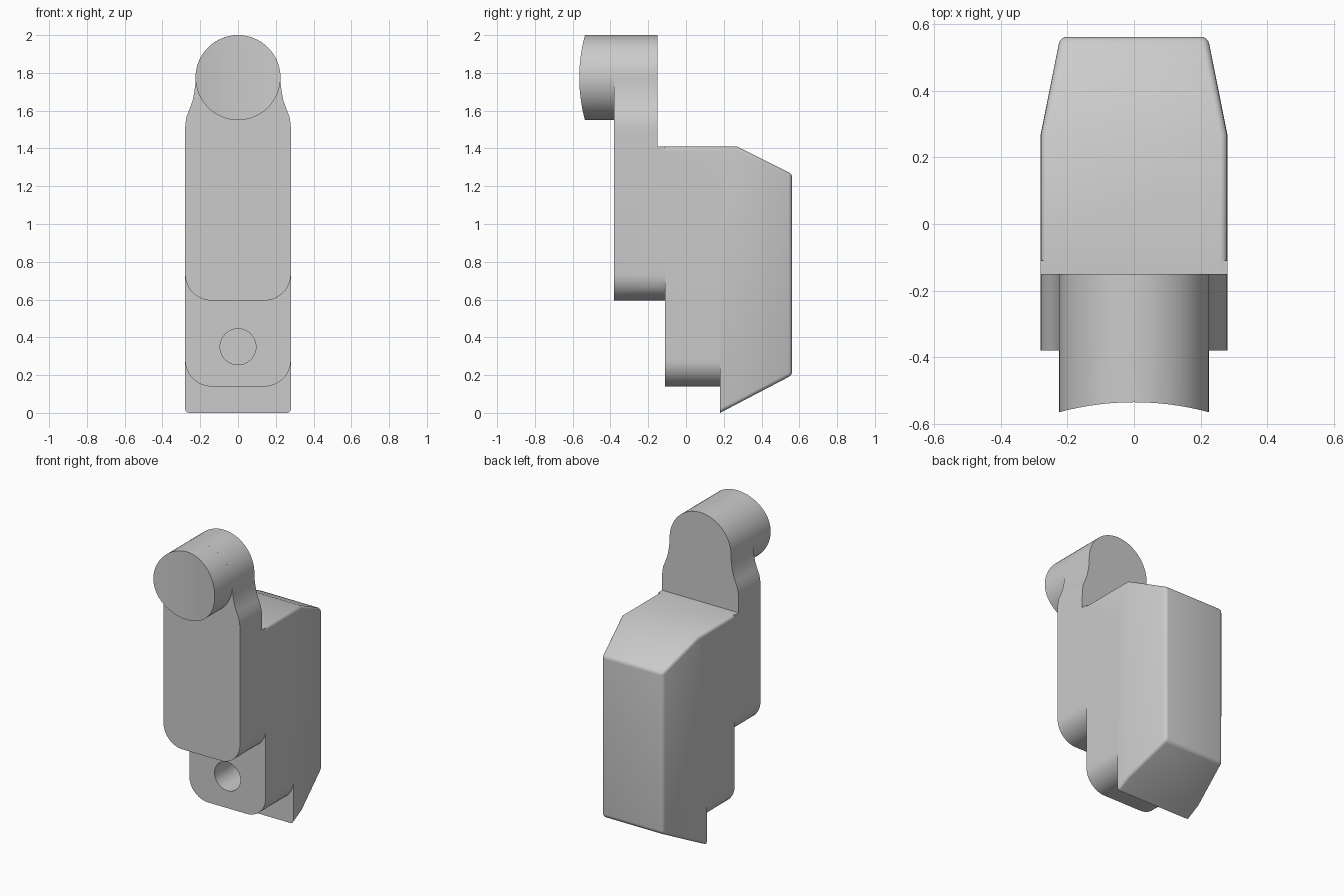
import bpy, bmesh, math
from mathutils import Vector

if "Cube" in bpy.data.objects:
    bpy.data.objects.remove(bpy.data.objects["Cube"], do_unlink=True)

GREY = (0.6, 0.6, 0.6, 1)
mat = bpy.data.materials.new("plain grey")
mat.use_nodes = True
mat.diffuse_color = GREY
mat.node_tree.nodes["Principled BSDF"].inputs["Base Color"].default_value = GREY

W = 0.28          # half width of the housing
R, CZ = 0.225, 1.775   # head radius and centre height


def finish(bm, name):
    bmesh.ops.recalc_face_normals(bm, faces=bm.faces)
    mesh = bpy.data.meshes.new(name)
    bm.to_mesh(mesh)
    bm.free()
    ob = bpy.data.objects.new(name, mesh)
    bpy.context.collection.objects.link(ob)
    mesh.materials.append(mat)
    return ob


def prism(points, push):
    """Closed outline swept along the push vector."""
    bm = bmesh.new()
    face = bm.faces.new([bm.verts.new(p) for p in points])
    out = bmesh.ops.extrude_face_region(bm, geom=[face])
    verts = [v for v in out["geom"] if isinstance(v, bmesh.types.BMVert)]
    bmesh.ops.translate(bm, verts=verts, vec=push)
    return bm


def arc(cx, cz, r, a0, a1, n):
    angles = [math.radians(a0 + (a1 - a0) * i / n) for i in range(n + 1)]
    return [(cx + r * math.cos(a), cz + r * math.sin(a)) for a in angles]


def slab(name, outline, y0, y1):
    """Outline in x and z, mirrored from its right half, swept in y."""
    full = outline + [(-x, z) for x, z in reversed(outline) if abs(x) > 1e-5]
    return finish(prism([(x, y0, z) for x, z in full], (0, y1 - y0, 0)), name)


def rod(name, r, z, y0, y1):
    pts = arc(0, z, r, 0, 360, 64)[:-1]
    return finish(prism([(x, y0, h) for x, h in pts], (0, y1 - y0, 0)), name)


def boolean(target, tool, operation):
    mod = target.modifiers.new("join", "BOOLEAN")
    mod.operation, mod.object, mod.solver = operation, tool, "EXACT"
    bpy.context.view_layer.objects.active = target
    bpy.ops.object.modifier_apply(modifier=mod.name)
    bpy.data.objects.remove(tool, do_unlink=True)


def rounded_bottom(z):
    return arc(W - 0.14, z + 0.14, 0.14, -90, 0, 12)


# Tapered rear housing: side profile, angled flanks, softened edges
profile = [(-0.15, 1.41), (0.27, 1.41), (0.562, 1.265), (0.562, 0.2),
           (0.18, 0), (0.18, 0.9), (-0.15, 0.9)]
bm = prism([(-W, y, z) for y, z in profile], (2 * W, 0, 0))
for side in (-1, 1):
    cut = bmesh.ops.bisect_plane(
        bm, geom=bm.verts[:] + bm.edges[:] + bm.faces[:], dist=1e-5,
        plane_co=(side * W, 0.27, 0), plane_no=(side * 0.29, 0.058, 0),
        clear_outer=True)
    rim = [e for e in cut["geom_cut"] if isinstance(e, bmesh.types.BMEdge)]
    bmesh.ops.holes_fill(bm, edges=[e for e in bm.edges if e.is_boundary])
bmesh.ops.recalc_face_normals(bm, faces=bm.faces)
soft = []
for e in bm.edges:
    a, b = (v.co for v in e.verts)
    mid = (a + b) / 2
    flank = abs(mid.x) > 0.2 and abs(a.y - b.y) > 0.01
    outer = mid.z > 1.2 or (mid.z < 0.3 and mid.y > 0.18)
    if (flank and outer) or mid.y > 0.55:
        soft.append(e)
bmesh.ops.bevel(bm, geom=soft, offset=0.02, segments=4, profile=0.5,
                affect="EDGES", clamp_overlap=True)
body = finish(bm, "housing")

# Middle and front steps with rounded lower corners
middle = slab("middle_step", rounded_bottom(0.14) + [(W, 1.2)], -0.11, 0.18)
front = slab("front_step", rounded_bottom(0.595) + [(W, 1.41)], -0.15, -0.11)

# Front plate with a necked top merging into the round head
neck = [(W, 1.48), (0.279, 1.53), (0.272, 1.57), (0.256, 1.61),
        (0.241, 1.65), (0.231, 1.70), (0.226, 1.74)]
plate = slab("front_plate", rounded_bottom(0.595) + neck + arc(0, CZ, R, 0, 90, 20),
             -0.38, -0.15)

# Round head with a hollowed front
head = rod("head", R, CZ, -0.6, -0.15)
hollow = finish(prism([(x, y - 0.535 - 0.86, 1.4) for x, y in
                       arc(0, 0, 0.86, 0, 360, 160)[:-1]], (0, 0, 0.8)), "hollow")
boolean(head, hollow, "DIFFERENCE")

for part in (middle, front, plate, head):
    boolean(body, part, "UNION")
boolean(body, rod("screw_hole", 0.095, 0.35, -0.2, 0.3), "DIFFERENCE")

bpy.ops.object.select_all(action="DESELECT")
body.select_set(True)
bpy.context.view_layer.objects.active = body
bpy.ops.object.shade_smooth_by_angle(angle=math.radians(30))
